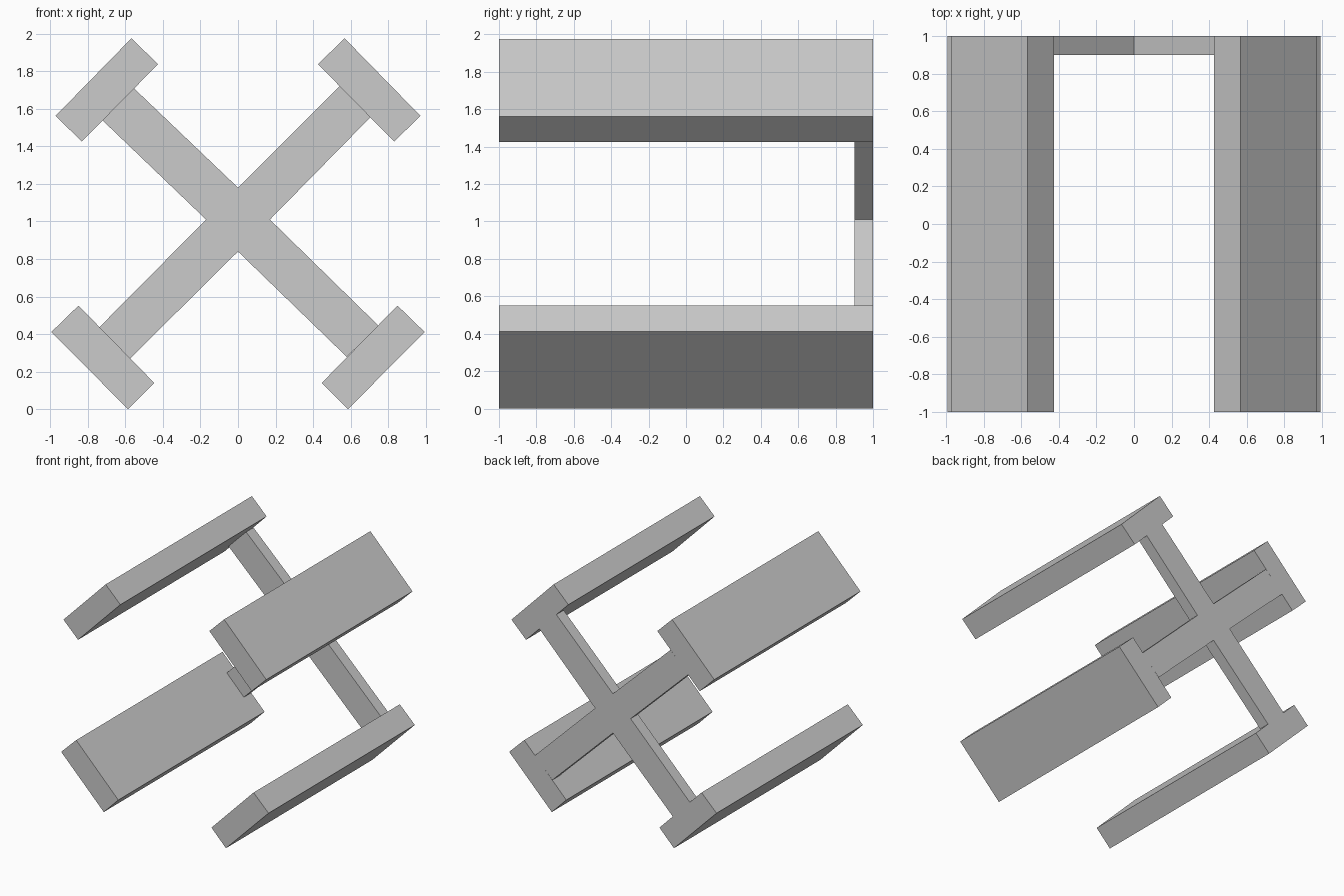
import bpy
import bmesh

if "Cube" in bpy.data.objects:
    bpy.data.objects.remove(bpy.data.objects["Cube"])


def extrude_profile(name, points, y0, y1):
    """Solid made from an x-z outline pulled along y."""
    bm = bmesh.new()
    face = bm.faces.new([bm.verts.new((x, y0, z)) for x, z in points])
    result = bmesh.ops.extrude_face_region(bm, geom=[face], use_keep_orig=True)
    moved = [v for v in result["geom"] if isinstance(v, bmesh.types.BMVert)]
    bmesh.ops.translate(bm, verts=moved, vec=(0, y1 - y0, 0))
    bmesh.ops.recalc_face_normals(bm, faces=bm.faces)
    mesh = bpy.data.meshes.new(name)
    bm.to_mesh(mesh)
    bm.free()
    obj = bpy.data.objects.new(name, mesh)
    bpy.context.collection.objects.link(obj)
    return obj


# Long diagonal plates, mirrored left and right
upper = [(0.567, 1.975), (0.971, 1.562), (0.831, 1.425), (0.426, 1.837)]
lower = [(0.849, 0.552), (0.993, 0.412), (0.585, 0.0), (0.446, 0.141)]
for level, outline in (("upper", upper), ("lower", lower)):
    for side, sign in (("right", 1), ("left", -1)):
        extrude_profile(f"{level}_{side}_plate",
                        [(sign * x, z) for x, z in outline], -1, 1)

# Cross-shaped brace joining the plates at the back
cross = [
    (0.0, 1.18), (0.541, 1.72), (0.705, 1.555),
    (0.17, 1.01), (0.747, 0.446), (0.579, 0.279),
    (0.0, 0.84), (-0.575, 0.27), (-0.738, 0.437),
    (-0.17, 1.01), (-0.722, 1.539), (-0.552, 1.707),
]
extrude_profile("cross_brace", cross, 0.9, 1)
